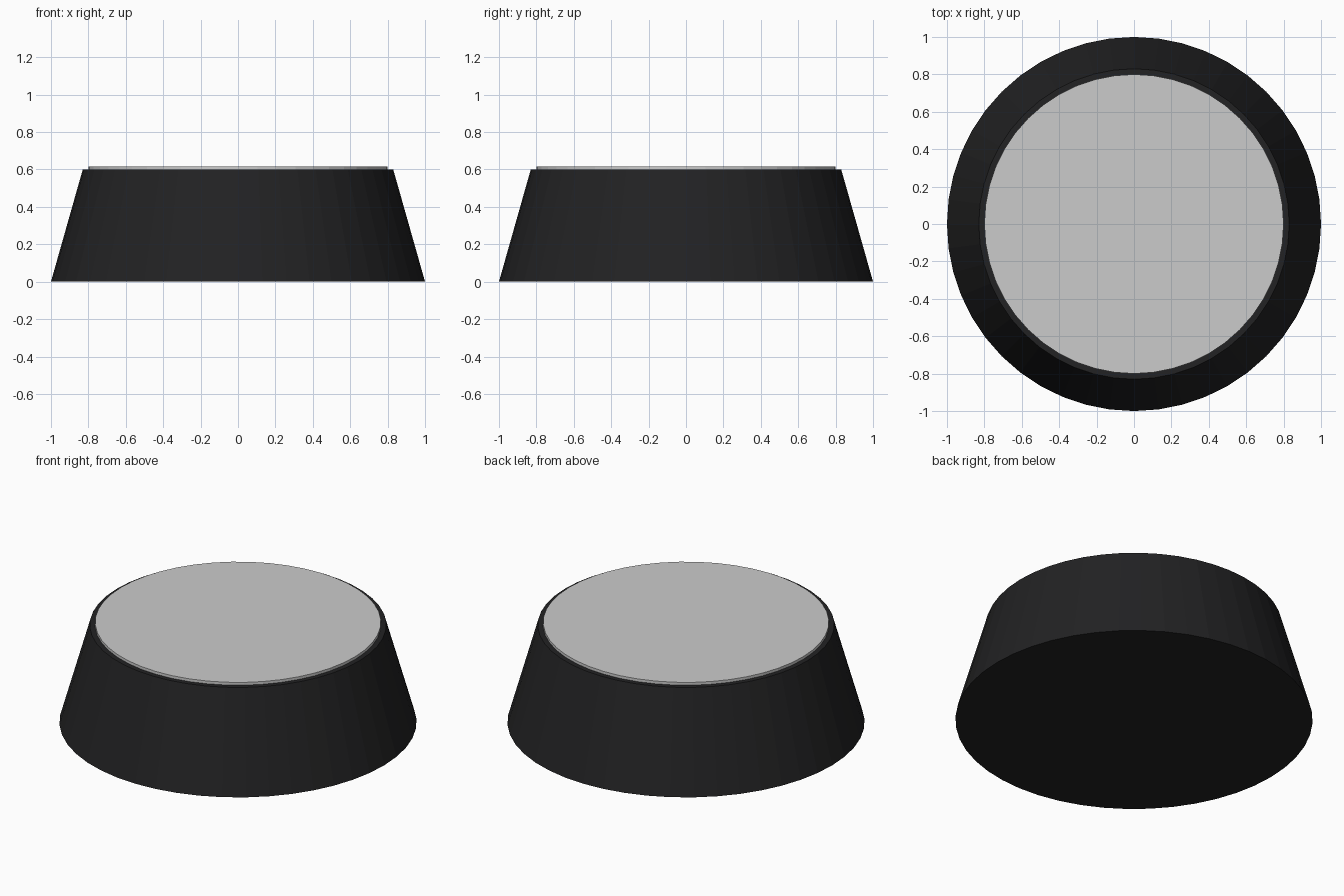
import bpy

if "Cube" in bpy.data.objects:
    bpy.data.objects.remove(bpy.data.objects["Cube"])

SIDES = 48


def tapered_disc(name, r_bottom, r_top, z0, z1):
    bpy.ops.mesh.primitive_cone_add(vertices=SIDES, radius1=r_bottom, radius2=r_top,
                                    depth=z1 - z0, location=(0, 0, (z0 + z1) / 2))
    obj = bpy.context.object
    obj.name = name
    return obj


# Black tapered body
body = tapered_disc("tapered_body", 1.0, 0.83, 0.0, 0.6)
black = bpy.data.materials.new("black")
black.diffuse_color = (0.016, 0.016, 0.017, 1)
black.use_nodes = True
black.node_tree.nodes["Principled BSDF"].inputs["Base Color"].default_value = black.diffuse_color
body.data.materials.append(black)

# Thin grey plate on top, slightly sunk into the body
tapered_disc("top_plate", 0.8, 0.8, 0.59, 0.617)
